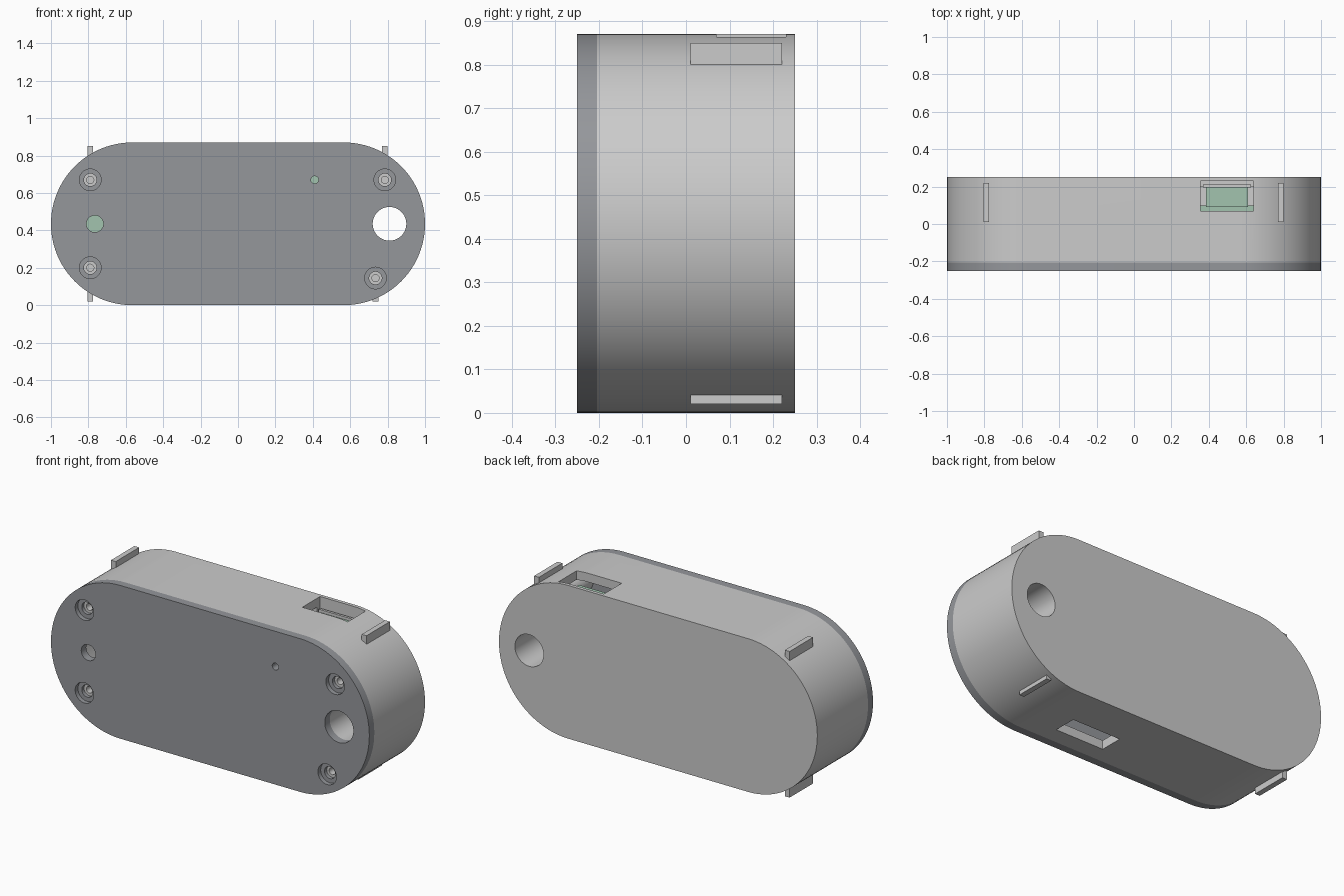
import bpy, bmesh, math
from mathutils import Vector

if "Cube" in bpy.data.objects:
    bpy.data.objects.remove(bpy.data.objects["Cube"])

MID = 0.435          # height of the long axis
END = 0.565          # x of the end-arc centres


def circle(x, z, r, n=48):
    return [(x + r * math.cos(2 * math.pi * i / n),
             z + r * math.sin(2 * math.pi * i / n)) for i in range(n)]


def stadium(r, n=48):
    pts = []
    for cx, start in ((END, -math.pi / 2), (-END, math.pi / 2)):
        pts += [(cx + r * math.cos(start + math.pi * i / n),
                 MID + r * math.sin(start + math.pi * i / n)) for i in range(n + 1)]
    return pts


def rect(x0, x1, z0, z1):
    return [(x0, z0), (x1, z0), (x1, z1), (x0, z1)]


def prism(name, pts, y0, y1, mat=None):
    """Extrude an x-z outline from y0 to y1."""
    bm = bmesh.new()
    face = bm.faces.new([bm.verts.new((x, y0, z)) for x, z in pts])
    ext = bmesh.ops.extrude_face_region(bm, geom=[face])
    moved = [v for v in ext["geom"] if isinstance(v, bmesh.types.BMVert)]
    bmesh.ops.translate(bm, verts=moved, vec=Vector((0, y1 - y0, 0)))
    bmesh.ops.recalc_face_normals(bm, faces=bm.faces[:])
    me = bpy.data.meshes.new(name)
    bm.to_mesh(me)
    bm.free()
    ob = bpy.data.objects.new(name, me)
    bpy.context.collection.objects.link(ob)
    if mat:
        me.materials.append(mat)
    return ob


def activate(ob):
    bpy.ops.object.select_all(action='DESELECT')
    ob.select_set(True)
    bpy.context.view_layer.objects.active = ob


def cut(ob, pts, y0, y1):
    cutter = prism("cutter", pts, y0, y1)
    cutter.hide_render = True
    mod = ob.modifiers.new("cut", 'BOOLEAN')
    mod.operation, mod.solver, mod.object = 'DIFFERENCE', 'EXACT', cutter
    activate(ob)
    bpy.ops.object.modifier_apply(modifier=mod.name)
    bpy.data.objects.remove(cutter, do_unlink=True)


def smooth(ob):
    activate(ob)
    bpy.ops.object.shade_smooth_by_angle(angle=math.radians(30))


def material(name, rgb):
    m = bpy.data.materials.new(name)
    m.diffuse_color = (*rgb, 1)
    m.use_nodes = True
    m.node_tree.nodes["Principled BSDF"].inputs["Base Color"].default_value = m.diffuse_color
    return m


dark = material("dark_grey", (0.30, 0.31, 0.33))
green = material("board_green", (0.36, 0.55, 0.43))

SCREWS = [(-0.79, 0.67), (0.785, 0.67), (-0.79, 0.20), (0.735, 0.145)]
CORD = (0.81, MID)

# Hollow case with cord hole and two side ports
case = prism("case", stadium(0.435), -0.205, 0.25)
cut(case, stadium(0.385), -0.3, 0.2)
cut(case, circle(*CORD, 0.09), 0.1, 0.3)
cut(case, rect(0.355, 0.64, 0.78, 0.95), 0.07, 0.23)
cut(case, rect(0.11, 0.41, -0.1, 0.1), -0.11, 0.02)
smooth(case)

# Sleeve around the cord hole
sleeve = prism("cord_sleeve", circle(*CORD, 0.13), -0.205, 0.2)
cut(sleeve, circle(*CORD, 0.09), -0.3, 0.3)
smooth(sleeve)

# Screw posts, each with a rib that pokes through the case wall
for x, z in SCREWS:
    post = prism("screw_post", circle(x, z, 0.058), -0.205, 0.21)
    cut(post, circle(x, z, 0.019), -0.3, 0.1)
    smooth(post)
    z0, z1 = (z + 0.04, 0.85) if z > MID else (0.02, z - 0.04)
    prism("post_rib", rect(x - 0.015, x + 0.015, z0, z1), 0.01, 0.22)

# Front lid with counterbored screw holes and two window holes
lid = prism("front_lid", stadium(0.435), -0.25, -0.205, dark)
for x, z in SCREWS:
    cut(lid, circle(x, z, 0.058), -0.3, -0.225)
    cut(lid, circle(x, z, 0.034), -0.3, -0.1)
for x, z, r in ((*CORD, 0.09), (-0.765, MID, 0.045), (0.41, 0.67, 0.02)):
    cut(lid, circle(x, z, r), -0.3, -0.1)
smooth(lid)

# Circuit board with a narrow tongue behind the left window
prism("circuit_board", [(-0.68, 0.10), (0.64, 0.10), (0.64, 0.77), (-0.68, 0.77),
                        (-0.68, 0.56), (-0.86, 0.56), (-0.86, 0.31), (-0.68, 0.31)],
      0.07, 0.10, green)

# Port block under the top opening
prism("port_block", rect(0.385, 0.61, 0.66, 0.80), 0.09, 0.195, green)
prism("port_shell", rect(0.37, 0.625, 0.66, 0.815), 0.196, 0.21)
